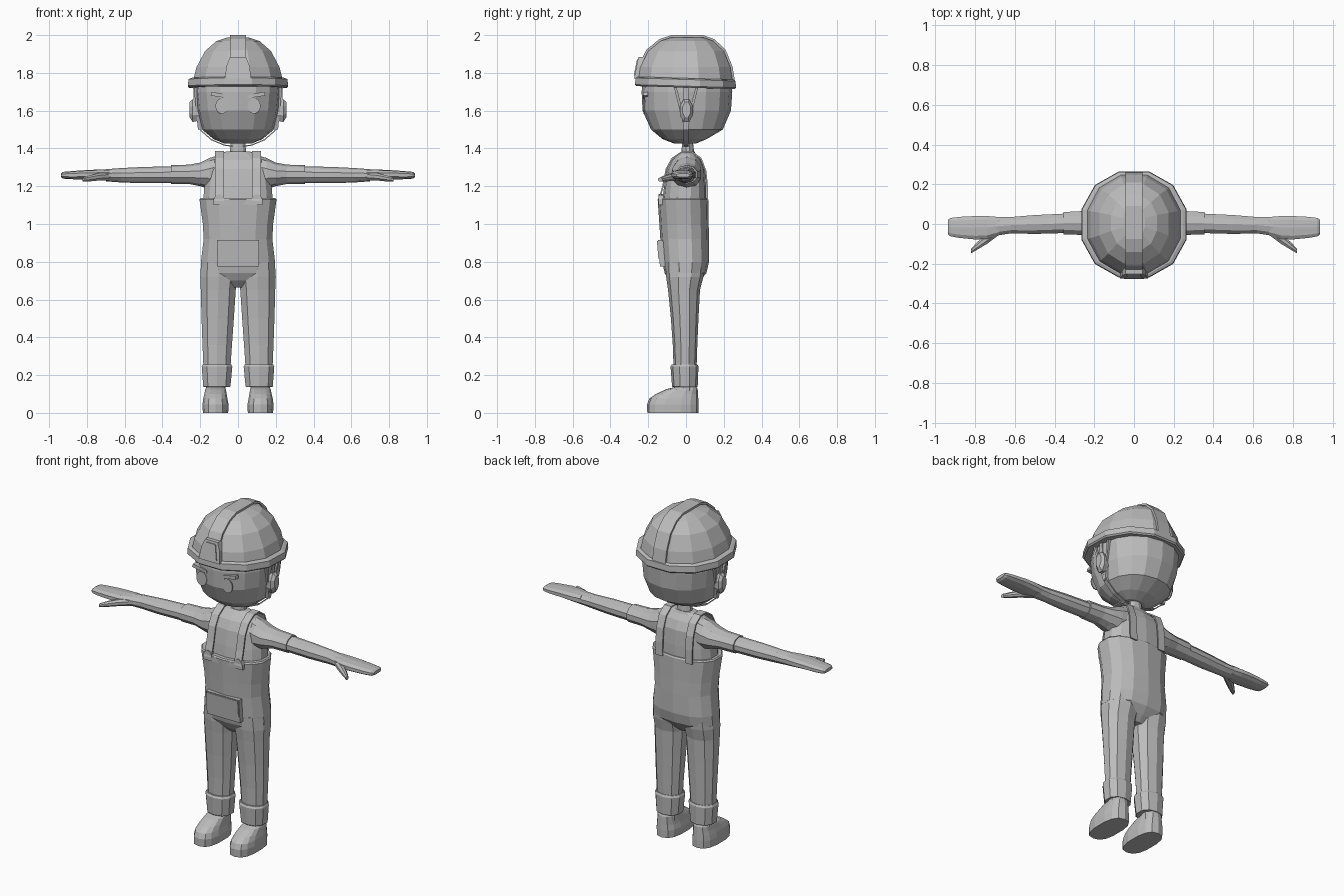
import bpy, bmesh, math
from mathutils import Vector

grey = bpy.data.materials.new("plain grey")
grey.diffuse_color = (0.5, 0.5, 0.5, 1)


def finish(name, bm):
    bmesh.ops.recalc_face_normals(bm, faces=bm.faces)
    me = bpy.data.meshes.new(name)
    bm.to_mesh(me)
    bm.free()
    me.materials.append(grey)
    ob = bpy.data.objects.new(name, me)
    bpy.context.collection.objects.link(ob)
    return ob


def section(n, half, e):
    """Unit rounded outline with n sides, reaching 1 on both axes."""
    pts = []
    for i in range(n):
        a = 2 * math.pi * (i + (0.5 if half else 0)) / n
        c, s = math.cos(a), math.sin(a)
        pts.append((math.copysign(abs(c) ** (2 / e), c), math.copysign(abs(s) ** (2 / e), s)))
    mu, mv = max(p[0] for p in pts), max(p[1] for p in pts)
    return [(u / mu, v / mv) for u, v in pts]


def loft(name, rings, axis='z', n=12, half=True, e=2.0, side=1, tilt=0.0):
    """Rings are (position on axis, u min, u max, v min, v max)."""
    bm, loops = bmesh.new(), []
    for t, u0, u1, v0, v1 in rings:
        loop = []
        for u, v in section(n, half, e):
            p, q = (u0 + u1) / 2 + u * (u1 - u0) / 2, (v0 + v1) / 2 + v * (v1 - v0) / 2
            co = (p, q, t + tilt * q) if axis == 'z' else (t, p, q)
            loop.append(bm.verts.new((co[0] * side, co[1], co[2])))
        loops.append(loop)
    for a, b in zip(loops, loops[1:]):
        for i in range(n):
            j = (i + 1) % n
            bm.faces.new((a[i], a[j], b[j], b[i]))
    bm.faces.new(loops[0])
    bm.faces.new(loops[-1])
    return finish(name, bm)


def prism(name, outline, lo, hi, axis='x', side=1, shear=0.0, z0=0.0):
    """Outline is (y, z) for axis x or (x, z) for axis y."""
    bm, ends = bmesh.new(), []
    for t in (lo, hi):
        end = []
        for u, z in outline:
            d = t + shear * (z - z0)
            end.append(bm.verts.new((d * side, u, z) if axis == 'x' else (u * side, d, z)))
        ends.append(end)
    n = len(outline)
    for i in range(n):
        j = (i + 1) % n
        bm.faces.new((ends[0][i], ends[0][j], ends[1][j], ends[1][i]))
    bm.faces.new(ends[0])
    bm.faces.new(ends[1])
    return finish(name, bm)


def band(path, thick):
    """Closed outline of a strip lying outside an open path (clockwise over the top)."""
    pts = [Vector(p) for p in path]
    outer = []
    for i, p in enumerate(pts):
        d = (pts[min(i + 1, len(pts) - 1)] - pts[max(i - 1, 0)]).normalized()
        outer.append(p + Vector((-d.y, d.x)) * thick)
    return [tuple(p) for p in pts] + [tuple(p) for p in reversed(outer)]


# Head and neck
loft("head", [(1.425, -.07, .07, -.06, .05), (1.45, -.13, .13, -.125, .11),
              (1.50, -.19, .19, -.185, .195), (1.60, -.218, .218, -.23, .238),
              (1.70, -.228, .228, -.235, .245), (1.75, -.225, .225, -.23, .24)], n=16, half=False, e=2.2)
loft("neck", [(1.36, -.045, .045, -.025, .045), (1.45, -.037, .037, -.02, .035)], n=10)

# Helmet shell, brim, ridge and lamp bracket
dome = [(1.75, .24, -.255, .248), (1.83, .22, -.242, .235), (1.915, .175, -.2, .2),
        (1.968, .115, -.135, .145), (1.988, .055, -.075, .09)]
loft("helmet_shell", [(z, -w, w, a, b) for z, w, a, b in dome], e=2.1)
loft("helmet_brim", [(1.722, -.258, .258, -.262, .258), (1.73, -.265, .265, -.27, .265),
                     (1.765, -.262, .262, -.267, .262), (1.772, -.245, .245, -.255, .25)], e=2.1, tilt=-.03)
ridge = [(a, z) for z, w, a, b in dome] + [(b, z) for z, w, a, b in reversed(dome)]
prism("helmet_ridge", band(ridge, .012), -.043, .043)
prism("lamp_bracket", [(-.07, 1.77), (.07, 1.77), (.06, 1.84), (.042, 1.885), (-.042, 1.885), (-.06, 1.84)],
      -.275, -.235, 'y', shear=.2, z0=1.77)
prism("lamp_panel", [(-.05, 1.785), (.05, 1.785), (.03, 1.872), (-.03, 1.872)],
      -.28, -.27, 'y', shear=.2, z0=1.77)

# Chin strap below the jaw
chin = [(-.232, 1.74), (-.226, 1.6), (-.198, 1.5), (-.138, 1.448), (-.07, 1.42), (0, 1.412)]
chin += [(-x, z) for x, z in reversed(chin[:-1])]
prism("chin_strap", band(chin, -.006), -.012, .012, 'y')

for s, tag in ((1, "right"), (-1, "left")):
    # Ear, strap fork, eye and brow
    loft("ear_" + tag, [(.19, -.03, .03, 1.55, 1.65), (.24, -.032, .036, 1.54, 1.66),
                        (.256, -.018, .024, 1.565, 1.645)], 'x', 8, side=s)
    for y in (-.068, .055):
        prism("strap_fork_" + tag, [(y, 1.74), (y + .014, 1.74), (.008, 1.5), (-.008, 1.5)],
              .19, .214, side=s, shear=.1, z0=1.52)
    eye = [(.085 + .035 * math.cos(k * math.pi / 6), 1.625 + .042 * math.sin(k * math.pi / 6)) for k in range(12)]
    prism("eye_" + tag, eye, -.225, -.219, 'y', s)
    prism("brow_" + tag, [(.05, 1.665), (.145, 1.68), (.14, 1.7), (.05, 1.683)], -.228, -.2, 'y', s)

    # Sleeve, arm, hand and thumb
    loft("sleeve_" + tag, [(.08, -.06, .08, 1.2, 1.37), (.15, -.075, .08, 1.185, 1.35),
                           (.2, -.07, .075, 1.2, 1.325), (.26, -.055, .065, 1.212, 1.314),
                           (.355, -.052, .06, 1.212, 1.312)], 'x', 10, side=s)
    loft("arm_" + tag, [(.33, -.045, .053, 1.216, 1.306), (.5, -.05, .045, 1.216, 1.302),
                        (.62, -.047, .035, 1.22, 1.296), (.7, -.06, .035, 1.226, 1.29)], 'x', 10, side=s)
    loft("hand_" + tag, [(.68, -.055, .035, 1.228, 1.29), (.74, -.075, .04, 1.232, 1.288),
                         (.8, -.078, .04, 1.236, 1.286), (.88, -.07, .036, 1.237, 1.28),
                         (.925, -.062, .03, 1.24, 1.276), (.938, -.05, .02, 1.248, 1.268)],
         'x', 10, e=2.6, side=s)
    loft("thumb_" + tag, [(.68, -.055, -.01, 1.232, 1.275), (.74, -.1, -.045, 1.23, 1.268),
                          (.79, -.13, -.092, 1.225, 1.256), (.822, -.148, -.125, 1.225, 1.245)],
         'x', 8, side=s)

    # Shoulder strap running front to back
    path = [(-.14, 1.12), (-.118, 1.2), (-.1, 1.29), (-.07, 1.345), (-.02, 1.378), (.03, 1.378),
            (.075, 1.345), (.1, 1.28), (.108, 1.2), (.11, 1.12)]
    prism("shoulder_strap_" + tag, band(path, .008), .075, .122, side=s)

    # Trouser leg, cuff, ankle and shoe
    loft("trouser_leg_" + tag, [(.8, .02, .19, -.11, .1), (.72, .004, .2, -.105, .092),
                                (.65, .012, .197, -.095, .074), (.5, .022, .193, -.08, .066),
                                (.36, .032, .188, -.07, .06), (.24, .04, .183, -.066, .056)],
         n=10, e=2.2, side=s)
    loft("trouser_cuff_" + tag, [(.137, .042, .181, -.07, .06), (.141, .04, .184, -.074, .062),
                                 (.245, .03, .192, -.082, .066), (.257, .036, .186, -.075, .06)],
         n=10, e=2.3, side=s)
    loft("ankle_" + tag, [(.08, .065, .17, -.05, .055), (.16, .065, .17, -.05, .055)], n=10, side=s)
    loft("shoe_" + tag, [(0, .052, .186, -.205, .065), (.045, .05, .188, -.206, .066),
                         (.075, .056, .184, -.195, .065), (.1, .06, .178, -.16, .064),
                         (.125, .064, .173, -.105, .062), (.137, .072, .165, -.06, .056)],
         n=14, e=2.6, side=s)

# Shirt body
loft("shirt_body", [(1.08, -.188, .188, -.13, .108), (1.2, -.178, .178, -.116, .106),
                    (1.29, -.165, .165, -.1, .1), (1.34, -.14, .14, -.075, .078),
                    (1.37, -.105, .105, -.04, .052), (1.385, -.06, .06, -.025, .045)], n=14, e=2.4)

# Overalls trunk, rim and front pocket
loft("overalls_trunk", [(.665, -.055, .055, -.055, .04), (.7, -.14, .14, -.09, .075),
                        (.74, -.198, .198, -.113, .108), (.8, -.196, .196, -.126, .122),
                        (.92, -.182, .182, -.136, .122), (1.0, -.186, .186, -.141, .12),
                        (1.13, -.204, .204, -.15, .118), (1.138, -.198, .198, -.145, .113)], n=14, e=2.4)
prism("bib_top", [(-.075, 1.13), (.075, 1.13), (.08, 1.15), (.1, 1.158), (.12, 1.15), (.13, 1.13),
                  (.13, 1.1), (-.13, 1.1), (-.13, 1.13), (-.12, 1.15), (-.1, 1.158), (-.08, 1.15)],
      -.145, -.12, 'y')
prism("front_pocket", [(-.11, .775), (.11, .775), (.11, .915), (-.11, .915)],
      -.138, -.11, 'y', shear=-.08, z0=.775)
prism("pocket_panel", [(-.105, .815), (.105, .815), (.105, .91), (-.105, .91)],
      -.143, -.135, 'y', shear=-.08, z0=.775)
